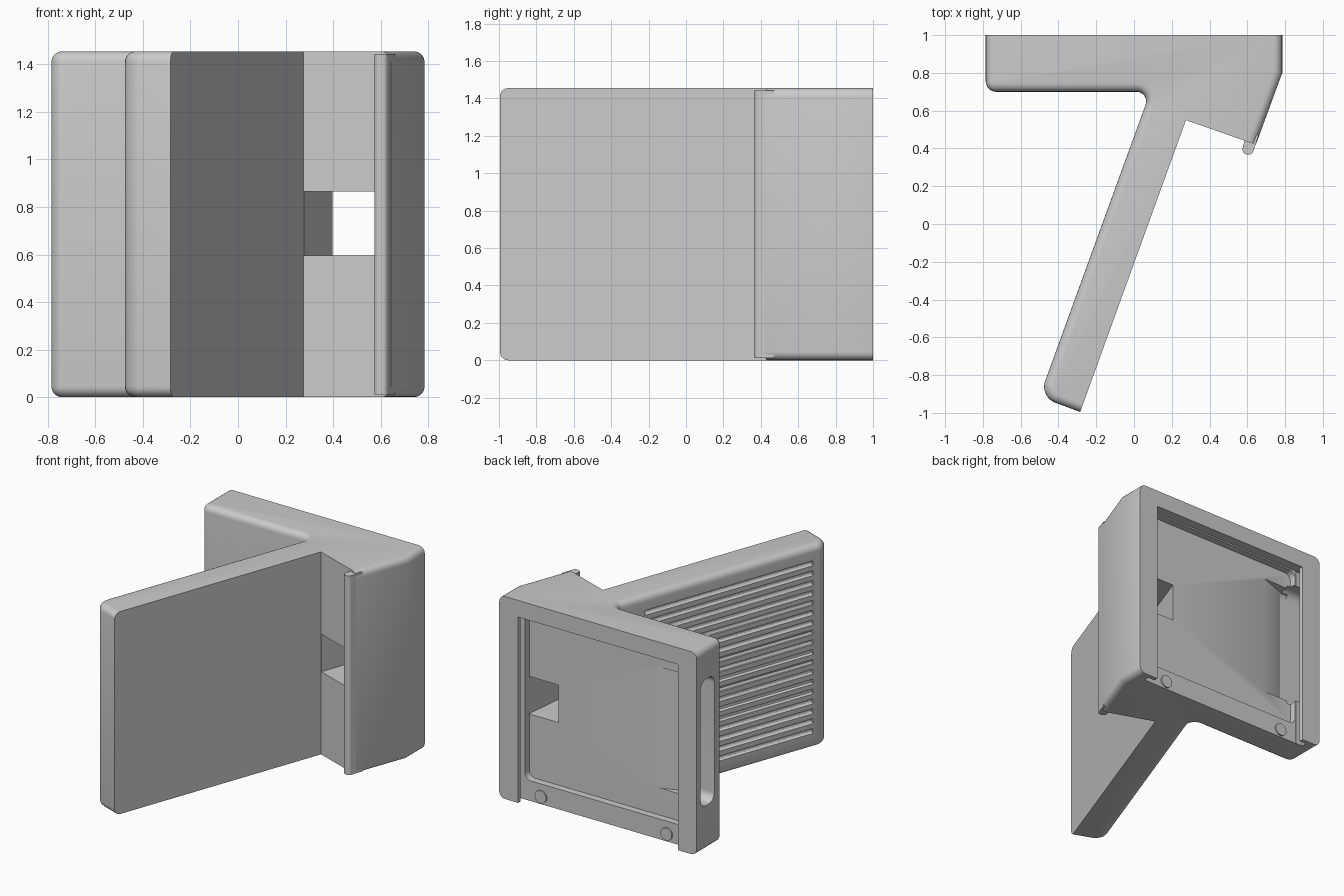
import bpy, bmesh, math
from mathutils import Vector, Matrix

if "Cube" in bpy.data.objects:
    bpy.data.objects.remove(bpy.data.objects["Cube"])

H = 1.455
TILT = math.radians(20)


def rounded(points, steps=8):
    """Points are (x, y) or (x, y, radius); returns the outline with arcs."""
    out, n = [], len(points)
    for i, p in enumerate(points):
        c = Vector(p[:2])
        r = p[2] if len(p) > 2 else 0
        if not r:
            out.append(c)
            continue
        a = (Vector(points[i - 1][:2]) - c).normalized()
        b = (Vector(points[(i + 1) % n][:2]) - c).normalized()
        half = a.angle(b) / 2
        t = r / math.tan(half)
        centre = c + (a + b).normalized() * (r / math.sin(half))
        v0, v1 = c + a * t - centre, c + b * t - centre
        for k in range(steps + 1):
            f = k / steps
            out.append(centre + (v0 * (1 - f) + v1 * f).normalized() * r)
    return out


def finish(name, bm):
    bmesh.ops.recalc_face_normals(bm, faces=bm.faces)
    me = bpy.data.meshes.new(name)
    bm.to_mesh(me)
    bm.free()
    ob = bpy.data.objects.new(name, me)
    bpy.context.collection.objects.link(ob)
    return ob


def prism(name, outline, lo, hi, axis='z', rim=None, bevel=0.0):
    """Extrude an outline; rim(i, p, q) picks the end edges to round."""
    bm = bmesh.new()
    n = len(outline)

    def put(p, h):
        return (p[0], p[1], h) if axis == 'z' else (p[0], h, p[1]) if axis == 'y' else (h, p[0], p[1])
    ends = [[bm.verts.new(put(p, h)) for p in outline] for h in (lo, hi)]
    for e in ends:
        bm.faces.new(e)
    for i in range(n):
        j = (i + 1) % n
        bm.faces.new((ends[0][i], ends[0][j], ends[1][j], ends[1][i]))
    bmesh.ops.recalc_face_normals(bm, faces=bm.faces)
    if rim:
        edges = [bm.edges.get((e[i], e[(i + 1) % n])) for e in ends for i in range(n)
                 if rim(i, outline[i], outline[(i + 1) % n])]
        bmesh.ops.bevel(bm, geom=edges, offset=bevel, segments=5, profile=0.5,
                        affect='EDGES', clamp_overlap=False)
    return finish(name, bm)


def rect(x0, y0, x1, y1, r=0):
    return rounded([(x0, y0, r), (x1, y0, r), (x1, y1, r), (x0, y1, r)])


def cut(target, cutter):
    cutter.hide_render = True
    mod = target.modifiers.new("cut", 'BOOLEAN')
    mod.operation, mod.solver, mod.object = 'DIFFERENCE', 'EXACT', cutter
    bpy.context.view_layer.objects.active = target
    bpy.ops.object.modifier_apply(modifier=mod.name)
    bpy.data.objects.remove(cutter)


# Holder body: back plate, slanted arm and side block in one outline
outline = rounded([
    (0.645, 0.42), (0.785, 0.80), (0.785, 1.0), (-0.785, 1.0),
    (-0.785, 0.70, 0.055), (0.086, 0.70, 0.05),
    (-0.501, -0.915, 0.09), (-0.285, -0.995), (0.275, 0.55)])
count = len(outline)
body = prism("holder_body", outline, 0, H, bevel=0.045,
             rim=lambda i, p, q: i < count - 2 and not (p.y > 0.99 and q.y > 0.99))

# Back recess: mouth open at the bottom, side channels, deeper pocket
cut(body, prism("mouth_cutter", rect(-0.635, -0.05, 0.635, 1.335), 0.93, 1.05, 'y'))
cut(body, prism("channel_cutter", rect(-0.69, -0.06, 0.69, 1.33), 0.931, 0.97, 'y'))
cut(body, prism("pocket_cutter", rect(-0.63, 0.145, 0.63, 1.325, 0.05), 0.88, 0.95, 'y'))

# Window from the front block through to the pocket
cut(body, prism("window_cutter", [(0.264, 0.51), (0.405, 0.90), (0.635, 0.90),
                                  (0.59, 0.46), (0.57, 0.40)], 0.595, 0.865))

# Finger slot in the left side, with a ramp up to the pocket floor
cut(body, prism("slot_cutter", rect(0.80, 0.32, 0.955, 1.23, 0.06), -0.9, -0.6, 'x'))
cut(body, prism("ramp_cutter", [(-0.357, 0.90), (-0.62, 0.80), (-0.66, 0.80),
                                (-0.66, 0.92), (-0.357, 0.92)], 0.34, 1.21))

# Grip grooves along the left face of the arm
along = Vector((math.sin(TILT), math.cos(TILT), 0))
start, length, rows = Vector((-0.501, -0.915, 0)) + along * 0.13, 1.34, 18
bm = bmesh.new()
turn = along.to_track_quat('Z', 'Y').to_matrix().to_4x4()
for k in range(rows):
    mid = start + along * length / 2 + Vector((0, 0, 0.125 + k * 1.205 / (rows - 1)))
    bmesh.ops.create_cone(bm, cap_ends=True, segments=12, radius1=0.018, radius2=0.018,
                          depth=length, matrix=Matrix.Translation(mid) @ turn)
cut(body, finish("groove_cutter", bm))

# Thin retaining lip on the edge of the side block
lip = prism("retaining_lip", rounded([(0.592, 0.47), (0.568, 0.372, 0.026),
                                      (0.625, 0.365, 0.026), (0.660, 0.47)]), 0.012, H - 0.012)

# Small round studs on the ledge below the pocket
studs = []
for side, x in (("right", 0.5), ("left", -0.5)):
    ring = [(x + 0.045 * math.cos(a * math.pi / 16), 0.055 + 0.045 * math.sin(a * math.pi / 16))
            for a in range(32)]
    studs.append(prism("stud_" + side, ring, 0.92, 0.94, 'y'))

# Smooth the rounded edges, keep the rest crisp
for ob in [body, lip] + studs:
    bpy.ops.object.select_all(action='DESELECT')
    ob.select_set(True)
    bpy.context.view_layer.objects.active = ob
    bpy.ops.object.shade_smooth_by_angle(angle=math.radians(30))
